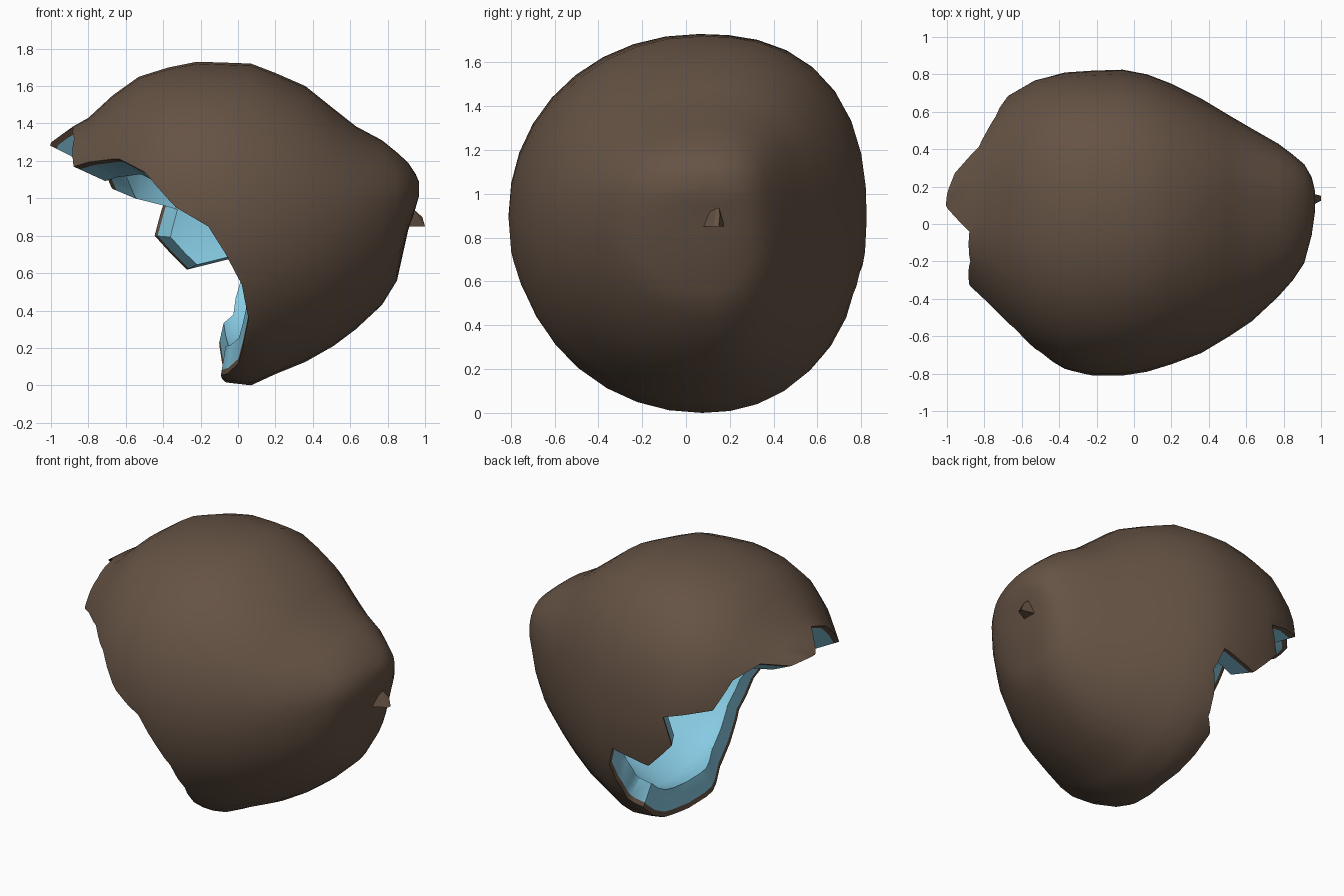
import bpy, bmesh, math
from mathutils import Vector

if "Cube" in bpy.data.objects:
    bpy.data.objects.remove(bpy.data.objects["Cube"])

def material(name, rgb):
    m = bpy.data.materials.new(name)
    m.diffuse_color = (*rgb, 1)
    m.use_nodes = True
    m.node_tree.nodes["Principled BSDF"].inputs["Base Color"].default_value = m.diffuse_color
    return m

BROWN = material("husk brown", (0.13, 0.085, 0.058))
BLUE = material("inner blue", (0.24, 0.59, 0.76))

def make_object(name, verts, faces, mats=()):
    me = bpy.data.meshes.new(name)
    me.from_pydata(verts, [], faces)
    bm = bmesh.new()
    bm.from_mesh(me)
    bmesh.ops.recalc_face_normals(bm, faces=bm.faces)
    bm.to_mesh(me)
    bm.free()
    for m in mats:
        me.materials.append(m)
    ob = bpy.data.objects.new(name, me)
    bpy.context.collection.objects.link(ob)
    return ob

# Cross-sections of the nut along x: x, top z, bottom z, min y, max y
SECTIONS = [
    (-1.06, 1.16, 0.98, -0.10, 0.15), (-1.00, 1.30, 0.85, -0.22, 0.33),
    (-0.88, 1.385, 0.65, -0.37, 0.47), (-0.80, 1.43, 0.54, -0.46, 0.56),
    (-0.67, 1.55, 0.39, -0.59, 0.69), (-0.53, 1.65, 0.26, -0.70, 0.77),
    (-0.37, 1.70, 0.15, -0.78, 0.81), (-0.22, 1.73, 0.07, -0.81, 0.82),
    (-0.06, 1.725, 0.015, -0.81, 0.825), (0.07, 1.72, 0.0, -0.79, 0.80),
    (0.20, 1.67, 0.06, -0.75, 0.75), (0.36, 1.60, 0.125, -0.69, 0.67),
    (0.51, 1.48, 0.21, -0.60, 0.58), (0.63, 1.385, 0.30, -0.52, 0.51),
    (0.77, 1.31, 0.43, -0.39, 0.43), (0.85, 1.245, 0.56, -0.30, 0.37),
    (0.91, 1.19, 0.83, -0.21, 0.32), (0.95, 1.13, 0.95, -0.06, 0.25),
    (0.967, 1.09, 1.01, 0.06, 0.18)]
SIDES = 36
CENTRE = Vector((0.1, 0.04, 0.9))

def axis(x):
    # widest point of the section lies on this gently bent line
    zc = 0.88 - 0.12 * x if x < 0 else 0.88 + 0.16 * x ** 2.5
    return 0.07 + 0.05 * x, zc

# Nut surface lofted through the sections
verts = []
for x, top, bot, y0, y1 in SECTIONS:
    yc, zc = axis(x)
    for i in range(SIDES):
        a = 2 * math.pi * i / SIDES
        c, s = math.cos(a), math.sin(a)
        if c > 0:
            n = 2.45 if s > 0 else 2.2
        else:
            n = 2.05
        r = (abs(c) ** n + abs(s) ** n) ** (-1 / n)
        verts.append(Vector((x, yc + r * c * (y1 - yc if c > 0 else yc - y0),
                             zc + r * s * (top - zc if s > 0 else zc - bot))))
faces = []
for k in range(len(SECTIONS) - 1):
    for i in range(SIDES):
        j = (i + 1) % SIDES
        a, b = k * SIDES, (k + 1) * SIDES
        faces.append((a + i, a + j, b + j, b + i))
faces.append(tuple(range(SIDES)))
faces.append(tuple(range(len(verts) - SIDES, len(verts))))

# Jagged rim of the opening, front side downwards then back side upwards
RIM = [(-0.88, -0.04, 1.38), (-0.875, -0.20, 1.32), (-0.88, -0.33, 1.17), (-0.81, -0.41, 1.20),
       (-0.65, -0.57, 1.22), (-0.50, -0.69, 1.14), (-0.33, -0.78, 0.95),
       (-0.16, -0.81, 0.85), (-0.07, -0.79, 0.71), (0.02, -0.73, 0.54),
       (0.055, -0.61, 0.37), (0.0, -0.35, 0.12), (-0.095, -0.15, 0.03),
       (-0.05, 0.20, 0.02), (-0.10, 0.58, 0.23), (-0.035, 0.64, 0.29),
       (-0.02, 0.71, 0.40), (0.02, 0.77, 0.54), (-0.03, 0.80, 0.68),
       (-0.27, 0.77, 0.62), (-0.45, 0.79, 0.80), (-0.40, 0.81, 0.98),
       (-0.67, 0.68, 1.05), (-0.75, 0.58, 1.23),
       (-0.82, 0.41, 1.29), (-0.97, 0.28, 1.27), (-1.0, 0.10, 1.28)]

# Cone-shaped cutter from inside the nut through the rim
apex = Vector((0.02, 0.0, 0.76))
n = len(RIM)
cone = [apex + 2 * (Vector(p) - apex) for p in RIM] + [apex, Vector((-2.6, 0, -0.6))]
cone_faces = []
for i in range(n):
    j = (i + 1) % n
    cone_faces += [(n, i, j), (n + 1, j, i)]
breaker = make_object("opening_cutter", cone, cone_faces)
breaker.hide_render = True

def layer(name, outer, inner, mat, hidden):
    """Hollow layer between two scaled copies, broken open; one buried skin removed."""
    count = len(verts)
    pts = [CENTRE + k * (v - CENTRE) for k in (outer, inner) for v in verts]
    fcs = faces + [tuple(i + count for i in f) for f in faces]
    ob = make_object(name, pts, fcs, (mat, mat, mat))
    me = ob.data
    for p in me.polygons:
        p.material_index = 1 if p.index < len(faces) else 2
        if p.material_index == 1 and p.normal.dot(p.center - CENTRE) < 0:
            p.flip()
        if p.material_index == 2 and p.normal.dot(p.center - CENTRE) > 0:
            p.flip()
    cut = ob.modifiers.new("opening", 'BOOLEAN')
    cut.operation = 'DIFFERENCE'
    cut.solver = 'EXACT'
    cut.object = breaker
    bpy.ops.object.select_all(action='DESELECT')
    bpy.context.view_layer.objects.active = ob
    ob.select_set(True)
    bpy.ops.object.modifier_apply(modifier=cut.name)
    bm = bmesh.new()
    bm.from_mesh(ob.data)
    bmesh.ops.delete(bm, geom=[f for f in bm.faces if f.material_index == hidden],
                     context='FACES')
    for f in bm.faces:
        f.material_index = 0
    bm.to_mesh(ob.data)
    bm.free()
    bpy.ops.object.shade_smooth_by_angle(angle=math.radians(35))

layer("nut_shell", 1.0, 0.965, BROWN, 2)
layer("thick_lining", 0.965, 0.82, BLUE, 1)
bpy.data.objects.remove(breaker)

# Little stem stub at the blunt end
make_object("stem_stub",
    [(0.88, 0.06, 0.85), (0.88, 0.18, 0.85), (0.91, 0.15, 0.96), (0.91, 0.10, 0.95),
     (1.0, 0.125, 0.85), (1.0, 0.15, 0.85), (0.985, 0.155, 0.90), (0.94, 0.14, 0.94)],
    [(0, 1, 2, 3), (4, 5, 6, 7), (0, 1, 5, 4), (1, 2, 6, 5), (2, 3, 7, 6), (3, 0, 4, 7)],
    (BROWN,))
